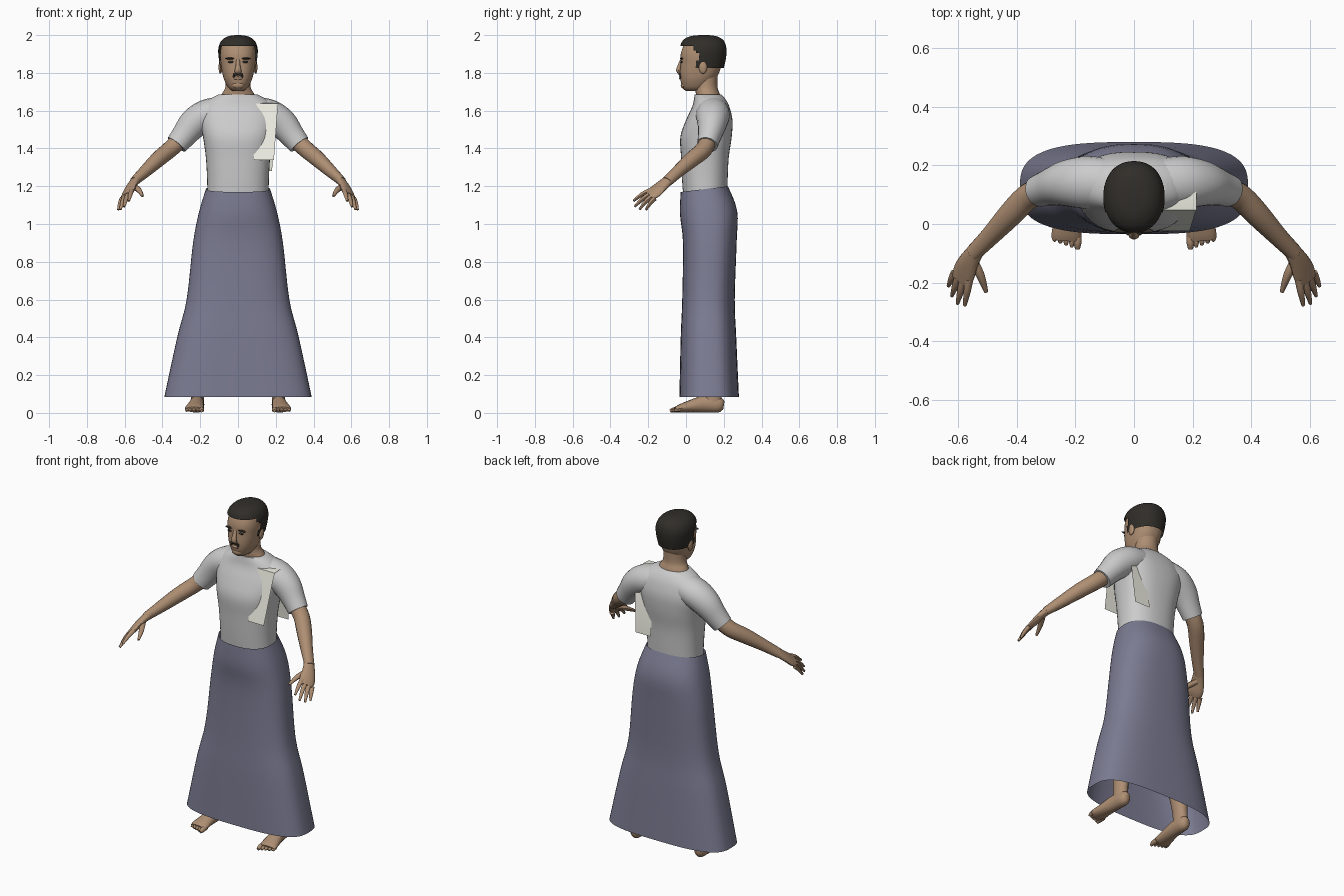
import bpy, bmesh, math
from mathutils import Vector


def material(name, rgb):
    m = bpy.data.materials.new(name)
    m.diffuse_color = (*rgb, 1)
    return m


SKIN = material("skin", (0.42, 0.27, 0.17))
HAIR = material("hair", (0.03, 0.027, 0.022))
CLOTH = material("skirt_cloth", (0.2, 0.2, 0.29))
SASH = material("sash_cloth", (0.85, 0.85, 0.76))


def spline(rows, n=4):
    """Catmull-Rom resampling of rows of numbers."""
    out = []
    for i in range(len(rows) - 1):
        p = [rows[max(0, min(len(rows) - 1, i + k))] for k in (-1, 0, 1, 2)]
        for s in range(n):
            t = s / n
            out.append([0.5 * (2 * b + (c - a) * t + (2 * a - 5 * b + 4 * c - d) * t * t
                               + (3 * b - a - 3 * c + d) * t ** 3) for a, b, c, d in zip(*p)])
    return out + [list(rows[-1])]


def superpoint(a, n):
    c, s = math.cos(a), math.sin(a)
    return (math.copysign(abs(c) ** (2 / n), c), math.copysign(abs(s) ** (2 / n), s))


def bridge(bm, rings, caps=True):
    vs = [[bm.verts.new(p) for p in r] for r in rings]
    n = len(vs[0])
    for a, b in zip(vs, vs[1:]):
        for i in range(n):
            bm.faces.new((a[i], a[(i + 1) % n], b[(i + 1) % n], b[i]))
    if caps:
        bm.faces.new(vs[0][::-1])
        bm.faces.new(vs[-1])


def stack(bm, rows, seg=40, caps=True, n=4):
    """Horizontal sections: z, half width, front y, back y, squareness, tilt."""
    rings = []
    for z, w, y0, y1, e, tilt in spline(rows, n):
        ring = []
        for i in range(seg):
            c, s = superpoint(2 * math.pi * i / seg, e)
            y = (y0 + y1) / 2 + s * (y1 - y0) / 2
            ring.append((c * w, y, z + tilt * (y - 0.1)))
        rings.append(ring)
    bridge(bm, rings, caps)


def tube(bm, rows, across=(1, 0, 0), seg=12, n=3):
    """Limb sections: x, y, z, radius along 'across', other radius."""
    pts = spline(rows, n)
    rings = []
    for i, p in enumerate(pts):
        d = (Vector(pts[min(i + 1, len(pts) - 1)][:3]) - Vector(pts[max(i - 1, 0)][:3])).normalized()
        u = Vector(across)
        u = (u - d * u.dot(d)).normalized()
        v = d.cross(u)
        rings.append([Vector(p[:3]) + u * p[3] * math.cos(2 * math.pi * k / seg)
                      + v * p[4] * math.sin(2 * math.pi * k / seg) for k in range(seg)])
    bridge(bm, rings)


def blob(bm, loc, size):
    new = bmesh.ops.create_uvsphere(bm, u_segments=12, v_segments=8, radius=1)["verts"]
    for v in new:
        v.co = Vector(loc) + Vector(a * b for a, b in zip(v.co, size))


def finish(bm, name, mat=None, mirror=False):
    bmesh.ops.recalc_face_normals(bm, faces=bm.faces)
    me = bpy.data.meshes.new(name)
    bm.to_mesh(me)
    bm.free()
    ob = bpy.data.objects.new(name, me)
    bpy.context.collection.objects.link(ob)
    if mat:
        me.materials.append(mat)
    bpy.ops.object.select_all(action='DESELECT')
    ob.select_set(True)
    bpy.context.view_layer.objects.active = ob
    bpy.ops.object.shade_smooth_by_angle(angle=math.radians(45))
    if mirror:
        ob.modifiers.new("mirror", 'MIRROR')
    return ob


# Skirt, open at the hem
bm = bmesh.new()
stack(bm, [(1.185, .17, -.028, .222, 2.4, .12), (1.06, .207, -.032, .271, 2.4, .05),
           (.9, .238, -.016, .268, 2.5, 0), (.6, .272, -.02, .258, 2.6, 0),
           (.4, .322, -.028, .266, 2.8, 0), (.085, .39, -.035, .28, 3, 0)], 56, False)
finish(bm, "skirt", CLOTH)

# Shirt body
bm = bmesh.new()
stack(bm, [(1.12, .163, -.012, .215, 2.3, 0), (1.22, .163, -.02, .22, 2.3, 0),
           (1.35, .17, -.026, .226, 2.4, 0), (1.46, .185, -.03, .242, 2.5, 0),
           (1.55, .2, .0, .246, 2.5, 0), (1.62, .19, .032, .23, 2.4, 0),
           (1.66, .15, .042, .21, 2.3, 0), (1.685, .105, .046, .188, 2.1, 0)])
finish(bm, "shirt_body")

# Sleeves with shoulders
bm = bmesh.new()
tube(bm, [(.09, .14, 1.595, .085, .08), (.17, .142, 1.575, .09, .083), (.235, .138, 1.53, .078, .08),
          (.285, .126, 1.47, .063, .067), (.325, .113, 1.42, .055, .059)], (0, 1, 0), 20)
finish(bm, "sleeve", None, True)

# Arms and hands
bm = bmesh.new()
tube(bm, [(.3, .12, 1.45, .046, .047), (.36, .095, 1.395, .045, .045), (.42, .035, 1.345, .043, .042),
          (.49, -.04, 1.28, .034, .033), (.55, -.1, 1.225, .03, .024)], (1, 0, -1), 16)
tube(bm, [(.535, -.085, 1.24, .028, .024), (.562, -.125, 1.205, .037, .02),
          (.58, -.165, 1.17, .045, .018), (.592, -.195, 1.15, .04, .012)], (.6, .35, -.4), 14)
for k, t in [((.563, -.19, 1.178), (.578, -.278, 1.122)), ((.583, -.192, 1.157), (.603, -.272, 1.092)),
             ((.6, -.183, 1.145), (.622, -.246, 1.077)), ((.613, -.166, 1.135), (.634, -.212, 1.075))]:
    mid = [(a + b) / 2 for a, b in zip(k, t)]
    mid[2] += .006
    tube(bm, [(*k, .014, .013), (*mid, .012, .011), (*t, .006, .006)], seg=8)
tube(bm, [(.555, -.12, 1.2, .018, .016), (.525, -.175, 1.18, .015, .014), (.505, -.232, 1.148, .007, .007)], seg=8)
finish(bm, "arm_and_hand", SKIN, True)

# Lower legs, feet and toes
bm = bmesh.new()
tube(bm, [(.17, .13, .5, .06, .065), (.195, .14, .28, .055, .06),
          (.212, .14, .13, .037, .048), (.215, .142, .04, .036, .05)], seg=16)
tube(bm, [(.213, .2, .04, .015, .022), (.214, .175, .043, .034, .041), (.217, .1, .047, .038, .045),
          (.224, .03, .036, .044, .034), (.23, -.03, .024, .051, .022), (.232, -.055, .018, .048, .014)], seg=16)
for i in range(5):
    x, tip = .193 + .0195 * i, -.085 + .007 * i
    r = .014 if i == 0 else .01
    tube(bm, [(x, -.03, .018, r, r), (x, (tip - .04) / 2, .016, r, r), (x, tip, .01, r * .6, r * .6)], seg=8)
finish(bm, "leg_and_foot", SKIN, True)

# Head and neck
bm = bmesh.new()
stack(bm, [(1.704, .025, .0, .09, 2, 0), (1.72, .05, -.018, .12, 2.1, 0), (1.76, .072, -.029, .15, 2.2, 0),
           (1.8, .083, -.032, .175, 2.3, 0), (1.85, .091, -.029, .19, 2.3, 0), (1.9, .094, -.028, .2, 2.3, 0),
           (1.95, .085, -.008, .192, 2.2, 0), (1.98, .055, .03, .16, 2, 0), (1.987, .015, .07, .12, 2, 0)])
finish(bm, "head", SKIN)
bm = bmesh.new()
stack(bm, [(1.64, .11, .06, .19, 2, 0), (1.69, .085, .052, .178, 2, 0),
           (1.73, .066, .046, .166, 2, 0), (1.82, .066, .04, .17, 2, 0)], 28)
finish(bm, "neck", SKIN)

# Nose, lips and ears
bm = bmesh.new()
tube(bm, [(0, -.022, 1.872, .01, .008), (0, -.034, 1.84, .012, .01),
          (0, -.04, 1.812, .018, .013), (0, -.03, 1.799, .015, .008)], seg=10)
blob(bm, (0, -.03, 1.772), (.026, .007, .008))
blob(bm, (0, -.014, 1.735), (.032, .014, .018))
for s in (-1, 1):
    blob(bm, (s * .093, .09, 1.83), (.01, .022, .035))
finish(bm, "nose_lips_ears", SKIN)

# Hair cap, trimmed away from the face
bm = bmesh.new()
stack(bm, [(1.825, .093, -.03, .2, 2.2, 0), (1.88, .102, -.034, .212, 2.2, 0), (1.93, .104, -.032, .214, 2.2, 0),
           (1.97, .088, -.018, .2, 2.1, 0), (1.993, .055, .02, .165, 2, 0), (2.0, .012, .07, .12, 2, 0)], 48)
trim = [f for f in bm.faces if len(f.verts) > 4 and f.calc_center_median().z < 1.9]
for f in bm.faces:
    c = f.calc_center_median()
    if c.z < 1.945 and c.y < (.05 if c.z < 1.87 or c.z > 1.91 else .065) - max(0, c.z - 1.92):
        trim.append(f)
bmesh.ops.delete(bm, geom=list(set(trim)), context='FACES')
finish(bm, "hair", HAIR)

# Brows, eyes and moustache
bm = bmesh.new()
for s in (-1, 1):
    blob(bm, (s * .042, -.024, 1.876), (.026, .008, .005))
    blob(bm, (s * .038, -.024, 1.858), (.015, .006, .006))
    blob(bm, (s * .013, -.032, 1.792), (.015, .008, .007))
    blob(bm, (s * .022, -.03, 1.782), (.006, .006, .009))
finish(bm, "brows_eyes_moustache", HAIR)

# Sash panel folded over the left shoulder
bm = bmesh.new()
prev = None
for y, z, x0, x1 in [(-.024, 1.34, .085, .19), (.04, 1.61, .062, .21), (.047, 1.638, .055, .214),
                     (.09, 1.642, .06, .214), (.18, 1.636, .06, .207), (.205, 1.58, .065, .2),
                     (.226, 1.28, .08, .18)]:
    row = [bm.verts.new((x0 + (x1 - x0) * t / 3, y, z)) for t in range(4)]
    if prev:
        for i in range(3):
            bm.faces.new((prev[i], prev[i + 1], row[i + 1], row[i]))
    prev = row
finish(bm, "sash_panel", SASH)
